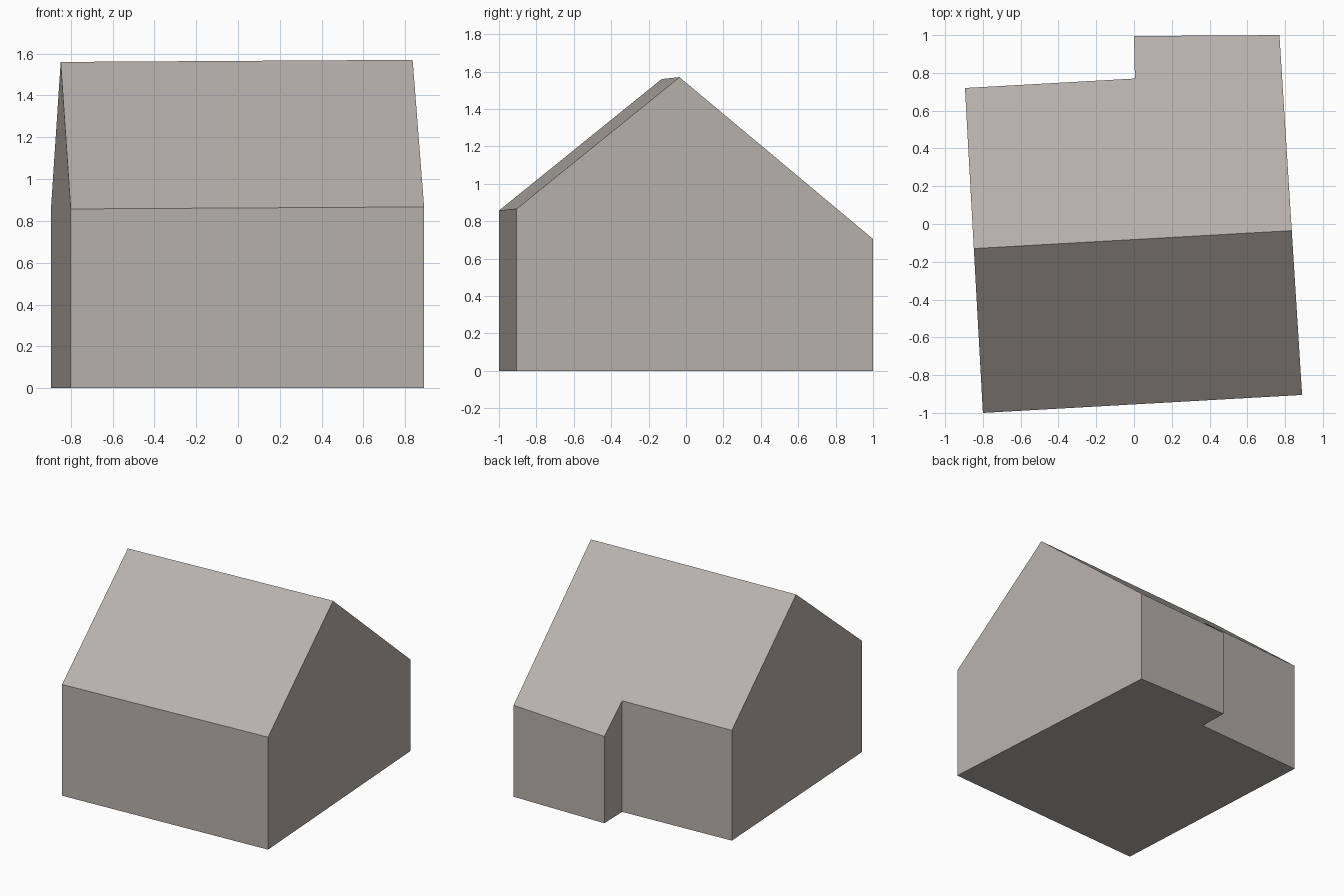
import bpy, bmesh
from mathutils import Vector

if "Cube" in bpy.data.objects:
    bpy.data.objects.remove(bpy.data.objects["Cube"])

# Plan outline with the notch at the back
plan = [(-0.80, -1.0), (0.89, -0.905), (0.77, 1.0), (0.0, 0.995), (0.005, 0.77), (-0.895, 0.72)]

# Ridge ends and one eave point on each slope
ridge_l, ridge_r = Vector((-0.848, -0.13, 1.56)), Vector((0.835, -0.035, 1.57))
eaves = [Vector((-0.80, -1.0, 0.857)), Vector((0.77, 1.0, 0.705))]

# Tall prism from the plan
bm = bmesh.new()
base = bm.faces.new([bm.verts.new((x, y, 0)) for x, y in plan])
top = bmesh.ops.extrude_face_region(bm, geom=[base], use_keep_orig=True)
bmesh.ops.translate(bm, vec=(0, 0, 2.2), verts=[v for v in top["geom"] if isinstance(v, bmesh.types.BMVert)])

# Cut each roof slope and close it
for eave in eaves:
    normal = (ridge_r - ridge_l).cross(eave - ridge_l).normalized()
    if normal.z < 0:
        normal.negate()
    cut = bmesh.ops.bisect_plane(bm, geom=bm.verts[:] + bm.edges[:] + bm.faces[:], dist=1e-5,
                                 plane_co=ridge_l, plane_no=normal, clear_outer=True)
    rim = [e for e in bm.edges if e.is_boundary]
    bmesh.ops.holes_fill(bm, edges=rim, sides=0)

bmesh.ops.remove_doubles(bm, verts=bm.verts[:], dist=1e-4)
bmesh.ops.dissolve_limit(bm, angle_limit=0.01, verts=bm.verts[:], edges=bm.edges[:])
bmesh.ops.recalc_face_normals(bm, faces=bm.faces[:])
mesh = bpy.data.meshes.new("gabled_house")
bm.to_mesh(mesh)
bm.free()

# Single warm grey colour
mat = bpy.data.materials.new("warm grey")
mat.diffuse_color = (0.47, 0.44, 0.41, 1)
mat.use_nodes = True
mat.node_tree.nodes["Principled BSDF"].inputs["Base Color"].default_value = mat.diffuse_color
mesh.materials.append(mat)
house = bpy.data.objects.new("gabled_house", mesh)
bpy.context.collection.objects.link(house)
